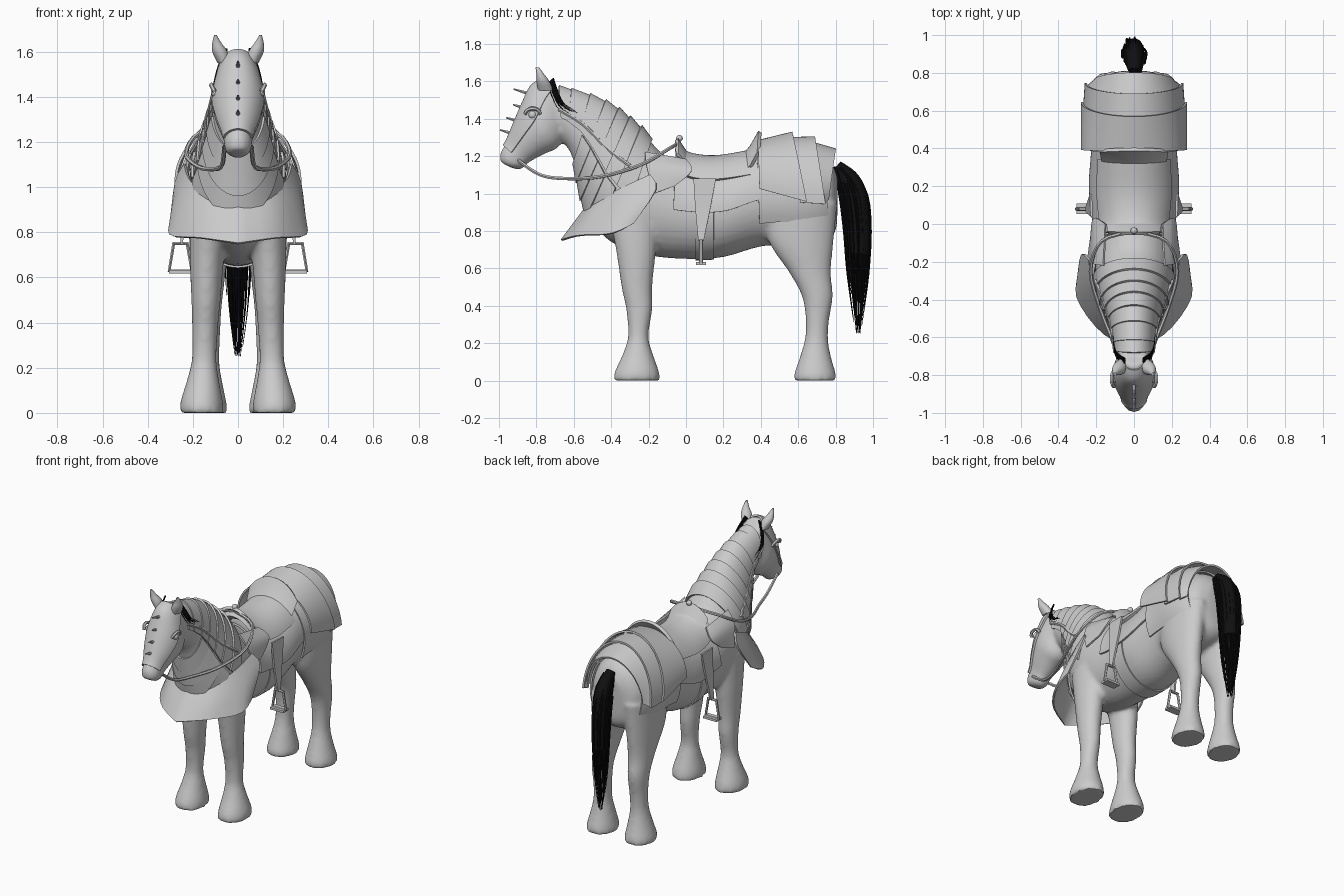
import bpy, bmesh, math, random
from mathutils import Vector

random.seed(4)
cube = bpy.data.objects.get("Cube")
if cube:
    bpy.data.objects.remove(cube)


def material(name, rgb):
    m = bpy.data.materials.new(name)
    m.use_nodes = True
    m.diffuse_color = (*rgb, 1)
    bsdf = next(n for n in m.node_tree.nodes if n.type == "BSDF_PRINCIPLED")
    bsdf.inputs["Base Color"].default_value = (*rgb, 1)
    return m


GREY = material("plain grey", (0.6, 0.6, 0.6))
BLACK = material("black hair", (0.005, 0.005, 0.005))


def at(rows, t):
    """Smooth interpolation between rows of numbers at position t."""
    i = min(int(t), len(rows) - 2)
    f = t - i
    a, b, c, d = (Vector(rows[max(0, min(k, len(rows) - 1))]) for k in range(i - 1, i + 3))
    return b + (c - a) * (f / 2) + (a * 2 - b * 5 + c * 4 - d) * (f * f / 2) + (b * 3 - a - c * 3 + d) * (f ** 3 / 2)


def samples(rows, steps, start=0, end=None):
    end = len(rows) - 1 if end is None else end
    return [at(rows, start + (end - start) * k / steps) for k in range(steps + 1)]


def inflate(s, k):
    """Grow a section (top y, z, bottom y, z, half width) about its centre."""
    cy, cz = (s[0] + s[2]) / 2, (s[1] + s[3]) / 2
    return Vector((cy + (s[0] - cy) * k, cz + (s[1] - cz) * k,
                   cy + (s[2] - cy) * k, cz + (s[3] - cz) * k, s[4] * k))


def flip(s):
    return Vector((s[2], s[3], s[0], s[1], s[4]))


def add_loft(bm, sections, arc=180, n=32, centres=None, caps=True):
    """Skin elliptical rings, or arcs of them, each with its own sideways centre."""
    angles = [math.radians(arc) * (2 * k / n - 1) for k in range(n + 1)]
    if arc == 180:
        angles.pop()
    rings = []
    for s, x in zip(sections, centres or [0] * len(sections)):
        top, low = Vector((x, s[0], s[1])), Vector((x, s[2], s[3]))
        mid, axis = (top + low) / 2, (top - low) / 2
        rings.append([bm.verts.new(mid + axis * math.cos(a) + Vector((s[4] * math.sin(a), 0, 0))) for a in angles])
    m = len(angles)
    for a, b in zip(rings, rings[1:]):
        for k in range(m if arc == 180 else m - 1):
            j = (k + 1) % m
            bm.faces.new((a[k], a[j], b[j], b[k]))
    if caps and arc == 180:
        bm.faces.new(rings[0])
        bm.faces.new(rings[-1])


def finish(bm, name, mat, thick=0):
    bmesh.ops.recalc_face_normals(bm, faces=bm.faces)
    mesh = bpy.data.meshes.new(name)
    bm.to_mesh(mesh)
    bm.free()
    mesh.materials.append(mat)
    ob = bpy.data.objects.new(name, mesh)
    bpy.context.collection.objects.link(ob)
    if thick:
        mod = ob.modifiers.new("thickness", "SOLIDIFY")
        mod.thickness, mod.offset = thick, 0
    return ob


def shell(name, sections, arc, thick=0.012):
    bm = bmesh.new()
    add_loft(bm, sections, arc, caps=False)
    finish(bm, name, GREY, thick)


def sheet(name, rows, steps=10):
    """Curved plate through rows of points, mirrored to the other side."""
    bm = bmesh.new()
    wide = [samples(r, steps) for r in rows]
    cols = [samples([r[k] for r in wide], 6) for k in range(steps + 1)]
    grid = [[bm.verts.new(p) for p in c] for c in cols]
    for a, b in zip(grid, grid[1:]):
        for k in range(len(a) - 1):
            bm.faces.new((a[k], a[k + 1], b[k + 1], b[k]))
    ob = finish(bm, name, GREY)
    ob.modifiers.new("mirror", "MIRROR").use_clip = True
    mod = ob.modifiers.new("thickness", "SOLIDIFY")
    mod.thickness, mod.offset = 0.012, 0


def tubes(name, paths, radius, mat, taper=False, cyclic=False):
    cu = bpy.data.curves.new(name, "CURVE")
    cu.dimensions, cu.bevel_depth, cu.bevel_resolution = "3D", radius, 1
    for path in paths:
        sp = cu.splines.new("POLY")
        sp.points.add(len(path) - 1)
        sp.use_cyclic_u = cyclic
        for k, (pt, p) in enumerate(zip(sp.points, path)):
            pt.co = (*p, 1)
            pt.radius = 1 - 0.9 * k / len(path) if taper else 1
    cu.materials.append(mat)
    bpy.context.collection.objects.link(bpy.data.objects.new(name, cu))


def ball(name, radius, location):
    bpy.ops.mesh.primitive_uv_sphere_add(segments=16, ring_count=10, radius=radius, location=location)
    bpy.context.object.name = name
    bpy.context.object.data.materials.append(GREY)


# Animal: trunk and neck, head and legs fused into one skin
TRUNK = [(0.81, 1.1, 0.81, 0.92, 0.07), (0.75, 1.19, 0.79, 0.78, 0.165), (0.6, 1.25, 0.66, 0.72, 0.215),
         (0.4, 1.22, 0.42, 0.72, 0.21), (0.2, 1.15, 0.2, 0.66, 0.222), (0, 1.16, 0, 0.65, 0.205),
         (-0.12, 1.21, -0.2, 0.67, 0.207), (-0.2, 1.29, -0.4, 0.74, 0.2), (-0.3, 1.38, -0.52, 0.88, 0.165),
         (-0.4, 1.46, -0.57, 1.05, 0.13), (-0.53, 1.52, -0.61, 1.2, 0.105), (-0.68, 1.56, -0.66, 1.28, 0.09)]
HEAD = [(-0.75, 1.61, -0.63, 1.48, 0.07), (-0.82, 1.57, -0.63, 1.36, 0.09), (-0.87, 1.47, -0.68, 1.25, 0.11),
        (-0.915, 1.37, -0.76, 1.21, 0.093), (-0.955, 1.28, -0.84, 1.165, 0.066),
        (-0.992, 1.22, -0.88, 1.13, 0.06), (-0.995, 1.17, -0.93, 1.135, 0.042)]
# Leg sections: front y, back y, height, half width, sideways centre
FRONT_LEG = [(-0.42, -0.14, 0.92, 0.09, 0.12), (-0.375, -0.16, 0.7, 0.077, 0.137), (-0.345, -0.18, 0.5, 0.065, 0.142),
             (-0.32, -0.18, 0.38, 0.058, 0.146), (-0.31, -0.2, 0.24, 0.055, 0.15), (-0.335, -0.18, 0.15, 0.07, 0.155),
             (-0.38, -0.145, 0.05, 0.094, 0.161), (-0.39, -0.14, 0, 0.097, 0.161)]
HIND_LEG = [(0.42, 0.81, 0.95, 0.105, 0.115), (0.44, 0.79, 0.75, 0.088, 0.128), (0.55, 0.775, 0.58, 0.072, 0.132),
            (0.62, 0.785, 0.45, 0.062, 0.136), (0.64, 0.765, 0.32, 0.056, 0.136), (0.635, 0.76, 0.22, 0.056, 0.138),
            (0.61, 0.775, 0.13, 0.072, 0.14), (0.58, 0.8, 0.04, 0.093, 0.143), (0.575, 0.805, 0, 0.095, 0.143)]
EAR = [(-0.79, -0.71, 1.55, 0.03, 0.06), (-0.8, -0.73, 1.6, 0.034, 0.08),
       (-0.8, -0.76, 1.64, 0.02, 0.094), (-0.805, -0.785, 1.675, 0.005, 0.1)]


def limb(bm, rows, side, steps):
    rows = samples(rows, steps)
    add_loft(bm, [(f, z, b, z, w) for f, b, z, w, x in rows], centres=[r[4] * side for r in rows])


bm = bmesh.new()
add_loft(bm, samples(TRUNK, 50))
add_loft(bm, samples(HEAD, 30))
for side in (-1, 1):
    limb(bm, FRONT_LEG, side, 40)
    limb(bm, HIND_LEG, side, 40)
horse = finish(bm, "horse_body", GREY)
mod = horse.modifiers.new("fuse", "REMESH")
mod.mode, mod.voxel_size = "VOXEL", 0.013
mod = horse.modifiers.new("soften", "SMOOTH")
mod.iterations, mod.factor = 8, 0.5

# Ears, eyes and a brow guard over each eye
for side, label in ((-1, "right"), (1, "left")):
    bm = bmesh.new()
    limb(bm, EAR, side, 10)
    finish(bm, label + "_ear", GREY)
    ball(label + "_eye", 0.022, (side * 0.098, -0.82, 1.42))
    brow = [(side * (0.105 + 0.014 * math.sin(a)), -0.82 + 0.04 * math.cos(a), 1.425 + 0.03 * math.sin(a))
            for a in [math.pi * k / 7 for k in range(8)]]
    tubes(label + "_eye_guard", [brow], 0.01, GREY)

# Face plate with spikes
shell("face_plate", [inflate(s, 1.06) for s in samples(HEAD, 16, 0.3, 4.4)], 72)
paths = []
for t, size in [(1.4, 0.08), (2.1, 0.05), (2.8, 0.055), (3.5, 0.06)]:
    s = at(HEAD, t)
    paths.append([Vector((0, s[0] - size * f, s[1] + size * f * 0.3)) for f in (0, 0.5, 1)])
tubes("face_spikes", paths, 0.011, GREY, taper=True)

# Overlapping neck lames and throat plates
for k in range(7):
    t = 6.85 + 0.6 * k
    rear, front = inflate(at(TRUNK, t), 1.04), inflate(at(TRUNK, min(t + 0.66, 11)), 1.1)
    shell("neck_lame_%d" % (k + 1), [rear, (rear + front) / 2, front], 95)
for k in range(4):
    t = 7.5 + 0.55 * k
    a, b = inflate(at(TRUNK, t), 1.09), inflate(at(TRUNK, t + 0.6), 1.04)
    shell("throat_plate_%d" % (k + 1), [flip(a), flip(b)], 82)

# Flared chest guard and shoulder plates
sheet("chest_guard", [
    [(0, -0.53, 0.93), (0.13, -0.47, 0.96), (0.21, -0.34, 1.03), (0.235, -0.19, 1.1)],
    [(0, -0.59, 0.85), (0.16, -0.52, 0.87), (0.265, -0.34, 0.92), (0.275, -0.16, 1.02)],
    [(0, -0.665, 0.75), (0.17, -0.57, 0.775), (0.295, -0.4, 0.785), (0.295, -0.28, 0.84)]])
sheet("shoulder_plate", [
    [(0.16, -0.22, 1.22), (0.215, -0.21, 1.14), (0.24, -0.17, 1.0)],
    [(0.15, 0, 1.18), (0.21, 0.03, 1.12), (0.225, -0.06, 1.04)]])

# Rump lames and the cloth beneath them
LAMES = [[(0.385, 1.28, 0.4, 0.78, 0.275), (0.57, 1.325, 0.72, 0.6, 0.275)],
         [(0.54, 1.295, 0.68, 0.62, 0.264), (0.69, 1.3, 0.8, 0.6, 0.255)],
         [(0.66, 1.275, 0.8, 0.62, 0.245), (0.8, 1.235, 0.72, 0.71, 0.205)]]
for k, (a, b) in enumerate(LAMES):
    a, b = Vector(a), Vector(b)
    shell("rump_lame_%d" % (k + 1), [a, (a + b) / 2, b], 91)
shell("rump_cloth", [inflate(s, 1.08) for s in samples(TRUNK, 10, 1.2, 3.1)], 118)

# Saddle: flaps, girth, seat, raised back and front
shell("saddle_flaps", [inflate(s, 1.05) for s in samples(TRUNK, 14, 3.1, 5.4)], 90)
shell("girth", [flip(inflate(s, 1.01)) for s in samples(TRUNK, 4, 4.25, 4.75)], 100, 0.008)
SEAT = [(-0.05, 1.25, -0.03, 0.8, 0.18), (0.02, 1.205, 0.02, 0.75, 0.195),
        (0.16, 1.19, 0.16, 0.74, 0.21), (0.35, 1.22, 0.33, 0.75, 0.205)]
shell("saddle_seat", samples(SEAT, 14), 62, 0.03)
shell("saddle_back", [(0.3, 1.19, 0.3, 0.76, 0.19), (0.35, 1.25, 0.34, 0.76, 0.205), (0.395, 1.33, 0.36, 0.8, 0.215)], 55, 0.02)
shell("saddle_front", [(0.01, 1.2, 0, 0.76, 0.19), (-0.05, 1.29, -0.03, 0.76, 0.19)], 45, 0.02)
ball("saddle_knob", 0.018, (0, -0.035, 1.295))

# Stirrups on tapering leathers
sheet("stirrup_leathers", [[(0.225, 0.04, 1.08), (0.235, 0.05, 0.92), (0.25, 0.065, 0.75)],
                           [(0.228, 0.16, 1.08), (0.238, 0.13, 0.92), (0.25, 0.095, 0.75)]])
for side, label in ((-1, "right"), (1, "left")):
    bpy.ops.mesh.primitive_cube_add(size=1, location=(side * 0.255, 0.08, 0.625))
    tread = bpy.context.object
    tread.name, tread.scale = label + "_stirrup_tread", (0.1, 0.055, 0.015)
    tread.data.materials.append(GREY)
    frame = [(side * x, 0.08, z) for x, z in ((0.205, 0.63), (0.225, 0.75), (0.285, 0.75), (0.305, 0.63))]
    tubes(label + "_stirrup_frame", [frame], 0.01, GREY, cyclic=True)

# Reins and neck straps
REIN = [(0.06, -0.9, 1.18), (0.07, -0.78, 1.1), (0.105, -0.64, 1.08), (0.175, -0.46, 1.09),
        (0.23, -0.25, 1.15), (0.17, -0.09, 1.24), (0, -0.04, 1.27)]
STRAP = [(0.1, -0.68, 1.45), (0.12, -0.55, 1.37), (0.155, -0.42, 1.24), (0.205, -0.3, 1.15)]
for name, pts in (("reins", REIN), ("neck_straps", STRAP)):
    path = samples(pts, 24)
    tubes(name, [path, [Vector((-p.x, p.y, p.z)) for p in path]], 0.01, GREY)

# Tail: solid core with loose, ragged strands
TAIL = [(0.83, 1.175, 0.79, 1.13, 0.035), (0.925, 1.11, 0.8, 1.05, 0.055), (0.98, 1.0, 0.82, 0.95, 0.063),
        (0.995, 0.8, 0.84, 0.8, 0.062), (0.985, 0.6, 0.855, 0.6, 0.054),
        (0.965, 0.44, 0.875, 0.44, 0.042), (0.935, 0.25, 0.905, 0.25, 0.015)]
bm = bmesh.new()
add_loft(bm, [inflate(s, 0.85) for s in samples(TAIL, 24, 0, 3.6)], n=20)
finish(bm, "tail_core", BLACK)
paths = []
for k in range(80):
    a, r, end = random.uniform(0, math.tau), random.uniform(0.4, 1.03), random.uniform(4.3, 6)
    paths.append([(s[4] * r * math.sin(a), (s[0] + s[2]) / 2 + (s[0] - s[2]) / 2 * r * math.cos(a), (s[1] + s[3]) / 2)
                  for s in samples(TAIL, 14, random.uniform(0.2, 2), end)])
tubes("tail_strands", paths, 0.008, BLACK, taper=True)

# Mane tufts showing behind the ears
TUFT = [(0.05, -0.725, 1.6), (0.085, -0.7, 1.53), (0.105, -0.66, 1.46), (0.115, -0.56, 1.41)]
paths = []
for k in range(40):
    side, j = random.choice((-1, 1)), random.uniform(-0.015, 0.015)
    paths.append([(side * p.x, p.y + j, p.z + j) for p in samples(TUFT, 8, 0, random.uniform(1.6, 2.8))])
tubes("mane_tufts", paths, 0.005, BLACK, taper=True)

# Apply modifiers and shade
bpy.ops.object.select_all(action="DESELECT")
for ob in bpy.context.scene.objects:
    if ob.type in {"MESH", "CURVE"}:
        ob.select_set(True)
        bpy.context.view_layer.objects.active = ob
bpy.ops.object.convert(target="MESH")
bpy.ops.object.shade_smooth_by_angle(angle=math.radians(35))
